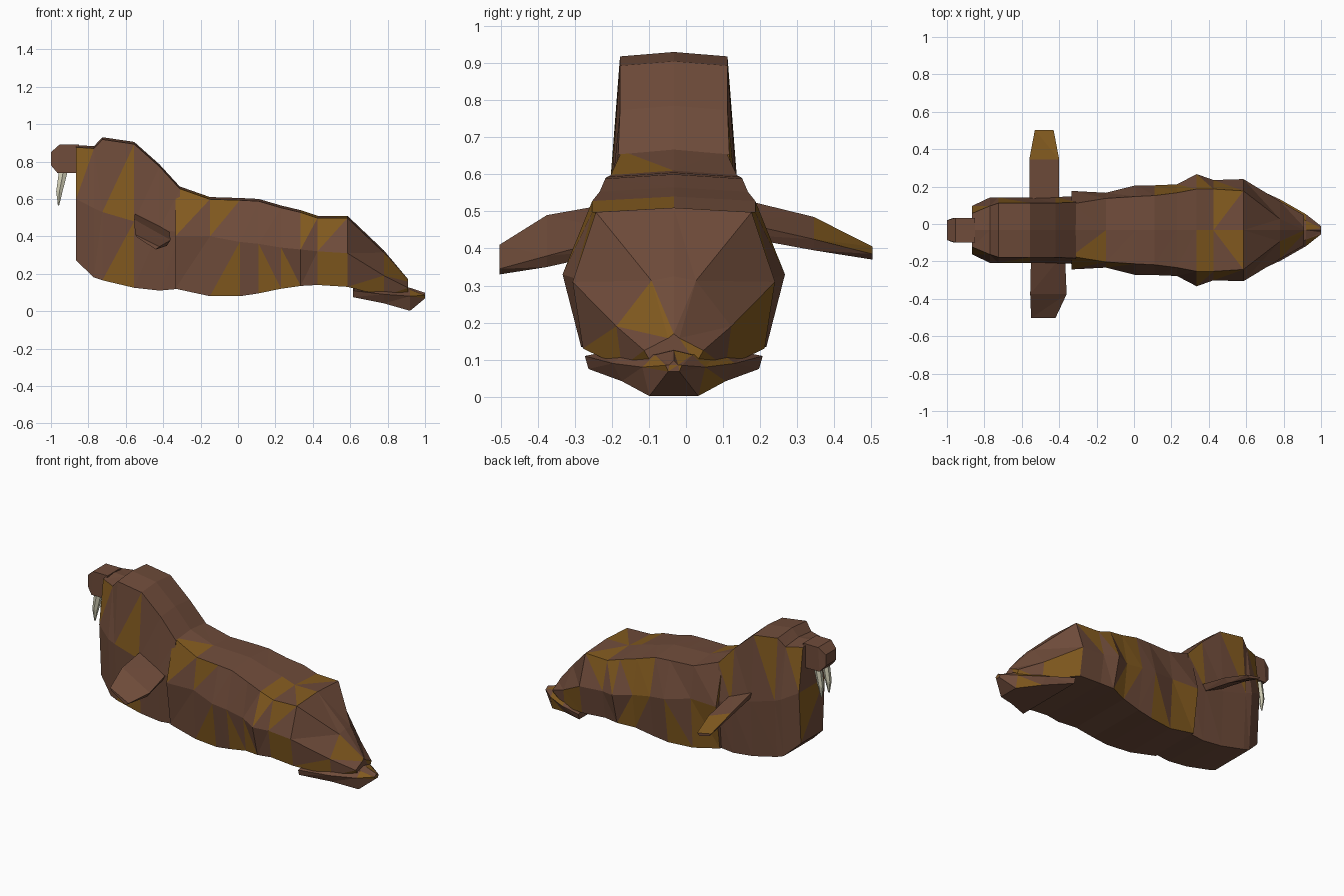
import bpy, bmesh, random
random.seed(4)
CY = -0.033  # centre line of the body


def material(name, rgb):
    m = bpy.data.materials.new(name)
    m.diffuse_color = (*rgb, 1)
    return m


BROWN = material("brown_hide", (0.16, 0.072, 0.043))
OCHRE = material("ochre_patch", (0.23, 0.105, 0.014))
IVORY = material("ivory", (0.66, 0.64, 0.48))


def skin(name, rings, mats, patch=0.0):
    """Skin closed rings of points, cap the ends, split into flat triangles."""
    bm = bmesh.new()
    loops = [[bm.verts.new(p) for p in r] for r in rings]
    n = len(loops[0])
    for a, b in zip(loops, loops[1:]):
        for i in range(n):
            j = (i + 1) % n
            bm.faces.new((a[i], a[j], b[j], b[i]))
    bm.faces.new(loops[0])
    bm.faces.new(loops[-1])
    bmesh.ops.recalc_face_normals(bm, faces=bm.faces)
    bmesh.ops.triangulate(bm, faces=bm.faces)
    for f in bm.faces:
        if f.normal.z > -0.7 and random.random() < patch:
            f.material_index = 1
    me = bpy.data.meshes.new(name)
    bm.to_mesh(me)
    bm.free()
    for m in mats:
        me.materials.append(m)
    ob = bpy.data.objects.new(name, me)
    bpy.context.collection.objects.link(ob)
    return ob


def section(x, zb, zm, zt, wt, wm, wb, lean=0.0, ridge=0.012):
    """Faceted body cross-section: ridge, shoulder, flank and flat belly."""
    half = [(wt, zt - ridge), (wm, zm), (wb, zb)]
    pts = [(0, zt)] + half + [(-y, z) for y, z in reversed(half)]
    return [(x + lean * (z - zb), CY + y, z) for y, z in pts]


def loft(name, stations, patch=0.2, **kw):
    return skin(name, [section(*s, **kw) for s in stations], [BROWN, OCHRE], patch)


# head and chest
loft("neck_and_chest", [
    (-0.865, 0.27, 0.60, 0.888, 0.09, 0.13, 0.11),
    (-0.77, 0.18, 0.55, 0.882, 0.13, 0.175, 0.15),
    (-0.725, 0.165, 0.53, 0.93, 0.145, 0.175, 0.155),
    (-0.555, 0.125, 0.48, 0.905, 0.145, 0.175, 0.155),
    (-0.42, 0.11, 0.44, 0.785, 0.145, 0.178, 0.155),
    (-0.31, 0.12, 0.42, 0.665, 0.15, 0.18, 0.155)], 0.12)

# main body, from the shoulder seam to the tail
loft("body", [
    (-0.335, 0.12, 0.40, 0.675, 0.14, 0.21, 0.17),
    (-0.15, 0.08, 0.40, 0.61, 0.17, 0.20, 0.18),
    (0.01, 0.08, 0.37, 0.605, 0.18, 0.24, 0.20),
    (0.11, 0.095, 0.36, 0.60, 0.185, 0.24, 0.205),
    (0.23, 0.12, 0.34, 0.565, 0.20, 0.245, 0.215),
    (0.335, 0.135, 0.33, 0.54, 0.22, 0.30, 0.25),
    (0.425, 0.14, 0.32, 0.51, 0.22, 0.268, 0.24),
    (0.585, 0.13, 0.31, 0.51, 0.21, 0.273, 0.245),
    (0.78, 0.08, 0.19, 0.325, 0.06, 0.155, 0.14),
    (0.91, 0.09, 0.125, 0.17, 0.015, 0.08, 0.06)], 0.22)

# tail fan
loft("tail_flipper", [
    (0.615, 0.075, 0.11, 0.13, 0.20, 0.24, 0.23),
    (0.78, 0.042, 0.09, 0.135, 0.12, 0.165, 0.14),
    (0.92, 0.002, 0.08, 0.125, 0.05, 0.085, 0.066),
    (1.0, 0.068, 0.085, 0.098, 0.012, 0.022, 0.015)], 0.15)

# muzzle: side profile widened across the face, narrower at the front
profile = [(-1.0, 0.85), (-0.955, 0.89), (-0.85, 0.89),
           (-0.85, 0.738), (-0.965, 0.738), (-1.0, 0.78)]
skin("muzzle", [[(x, CY + w * (1 if x > -0.99 else 0.8), z) for x, z in profile]
                for w in (-0.066, 0.066)], [BROWN])

# tusks
for side, name in ((-1, "tusk_left"), (1, "tusk_right")):
    rings = []
    for z, x0, x1, w in ((0.75, -0.957, -0.91, 0.02), (0.64, -0.972, -0.938, 0.019),
                         (0.565, -0.963, -0.956, 0.004)):
        c, xm = CY + side * 0.038, (x0 + x1) / 2
        rings.append([(x0, c - w / 2, z), (x0, c + w / 2, z), (xm, c + w, z),
                      (x1, c + w / 2, z), (x1, c - w / 2, z), (xm, c - w, z)])
    skin(name, rings, [IVORY])


# front flippers: y, leading edge (x, z), trailing edge (x, z)
def flipper(name, rows, patch_tip):
    rings = [[(xl, y, zl), (xt, y, zt), (xt - 0.02, y, zt - t), (xl + 0.01, y, zl - t)]
             for y, xl, zl, xt, zt, t in rows]
    ob = skin(name, rings, [BROWN, OCHRE])
    if patch_tip:
        for f in ob.data.polygons:
            if f.center.y > 0.38 and f.normal.z > 0.2:
                f.material_index = 1


flipper("front_flipper_near", [
    (-0.15, -0.55, 0.53, -0.37, 0.44, 0.04),
    (-0.375, -0.555, 0.49, -0.36, 0.38, 0.03),
    (-0.503, -0.55, 0.41, -0.42, 0.345, 0.015)], False)
flipper("front_flipper_far", [
    (0.10, -0.56, 0.545, -0.40, 0.48, 0.04),
    (0.345, -0.56, 0.485, -0.40, 0.425, 0.03),
    (0.503, -0.53, 0.405, -0.43, 0.385, 0.015)], True)
